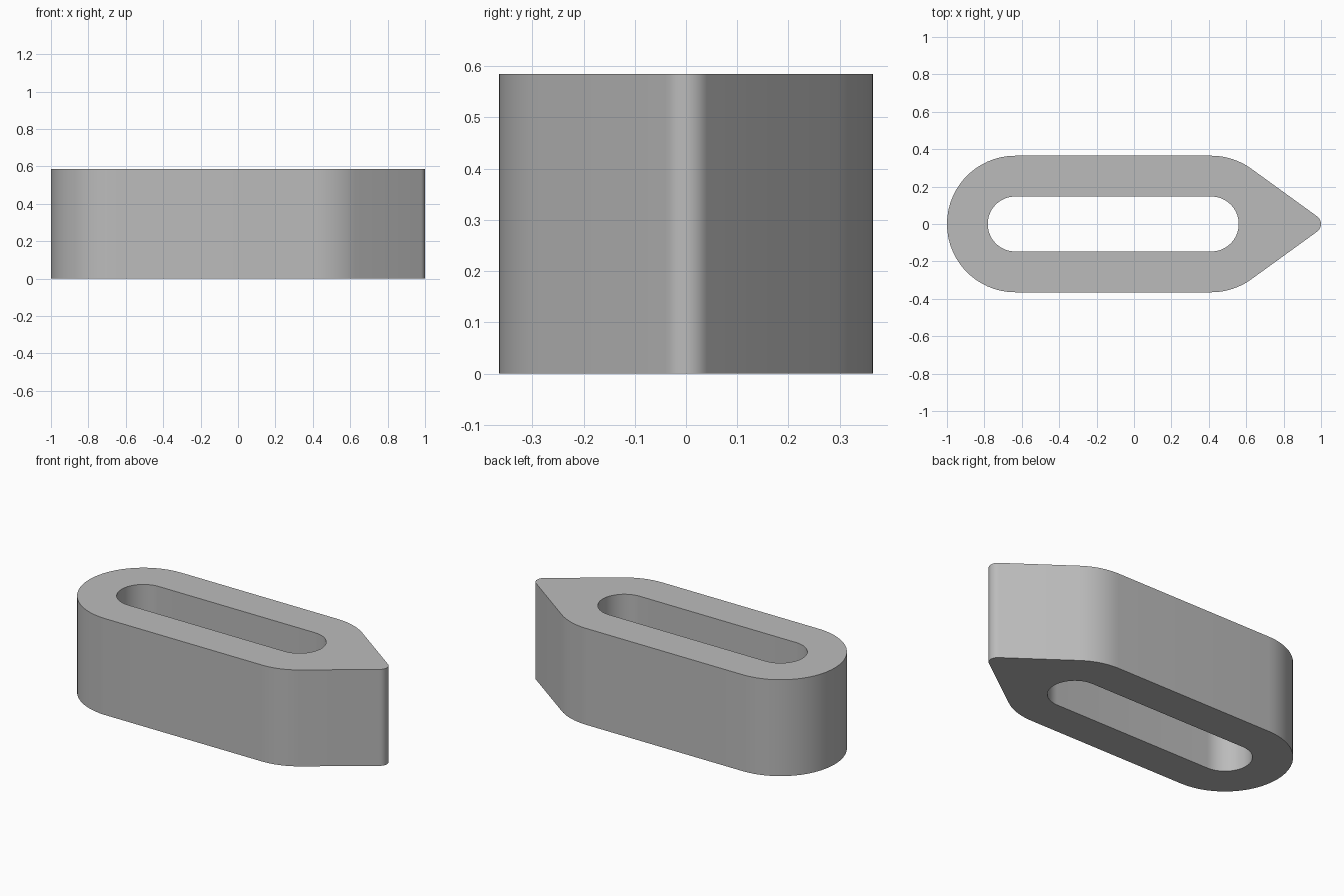
import bpy, bmesh
from math import acos, cos, sin, pi, radians

cube = bpy.data.objects.get("Cube")
if cube:
    bpy.data.objects.remove(cube, do_unlink=True)

HEIGHT = 0.585
LEFT_X, RIGHT_X = -0.635, 0.413     # centres of the rounded ends
OUTER_R, SLOT_R = 0.365, 0.147
TIP_X, TIP_R = 0.95, 0.05
STEPS = 10


def arc(cx, r, start, end, steps):
    """Points on an arc centred on the x axis."""
    angles = [start + (end - start) * i / steps for i in range(steps + 1)]
    return [(cx + r * cos(a), r * sin(a)) for a in angles]


# Pointed outline: shoulder arcs tangent to the small rounded tip
tangent = acos((OUTER_R - TIP_R) / (TIP_X - RIGHT_X))
outer = (arc(RIGHT_X, OUTER_R, -pi / 2, -tangent, STEPS)
         + arc(TIP_X, TIP_R, -tangent, tangent, STEPS)
         + arc(RIGHT_X, OUTER_R, tangent, pi / 2, STEPS)
         + arc(LEFT_X, OUTER_R, pi / 2, 3 * pi / 2, 3 * STEPS))

# Slot outline with the same number of points
slot = (arc(RIGHT_X, SLOT_R, -pi / 2, pi / 2, 3 * STEPS + 2)
        + arc(LEFT_X, SLOT_R, pi / 2, 3 * pi / 2, 3 * STEPS))

# Four rings joined into a closed body with a through slot
bm = bmesh.new()
rings = [[bm.verts.new((x, y, z)) for x, y in outline]
         for outline, z in ((outer, 0), (outer, HEIGHT), (slot, HEIGHT), (slot, 0))]
count = len(outer)
for k in range(4):
    a, b = rings[k], rings[(k + 1) % 4]
    for i in range(count):
        j = (i + 1) % count
        bm.faces.new((a[i], a[j], b[j], b[i]))
bmesh.ops.recalc_face_normals(bm, faces=bm.faces)

mesh = bpy.data.meshes.new("slotted_body")
bm.to_mesh(mesh)
bm.free()
body = bpy.data.objects.new("slotted_body", mesh)
bpy.context.collection.objects.link(body)

# Plain grey finish
grey = bpy.data.materials.new("plain grey")
grey.use_nodes = True
colour = (0.5, 0.5, 0.5, 1)
grey.diffuse_color = colour
grey.node_tree.nodes["Principled BSDF"].inputs["Base Color"].default_value = colour
mesh.materials.append(grey)

# Smooth walls, sharp rims
bpy.ops.object.select_all(action="DESELECT")
body.select_set(True)
bpy.context.view_layer.objects.active = body
bpy.ops.object.shade_smooth_by_angle(angle=radians(30))
